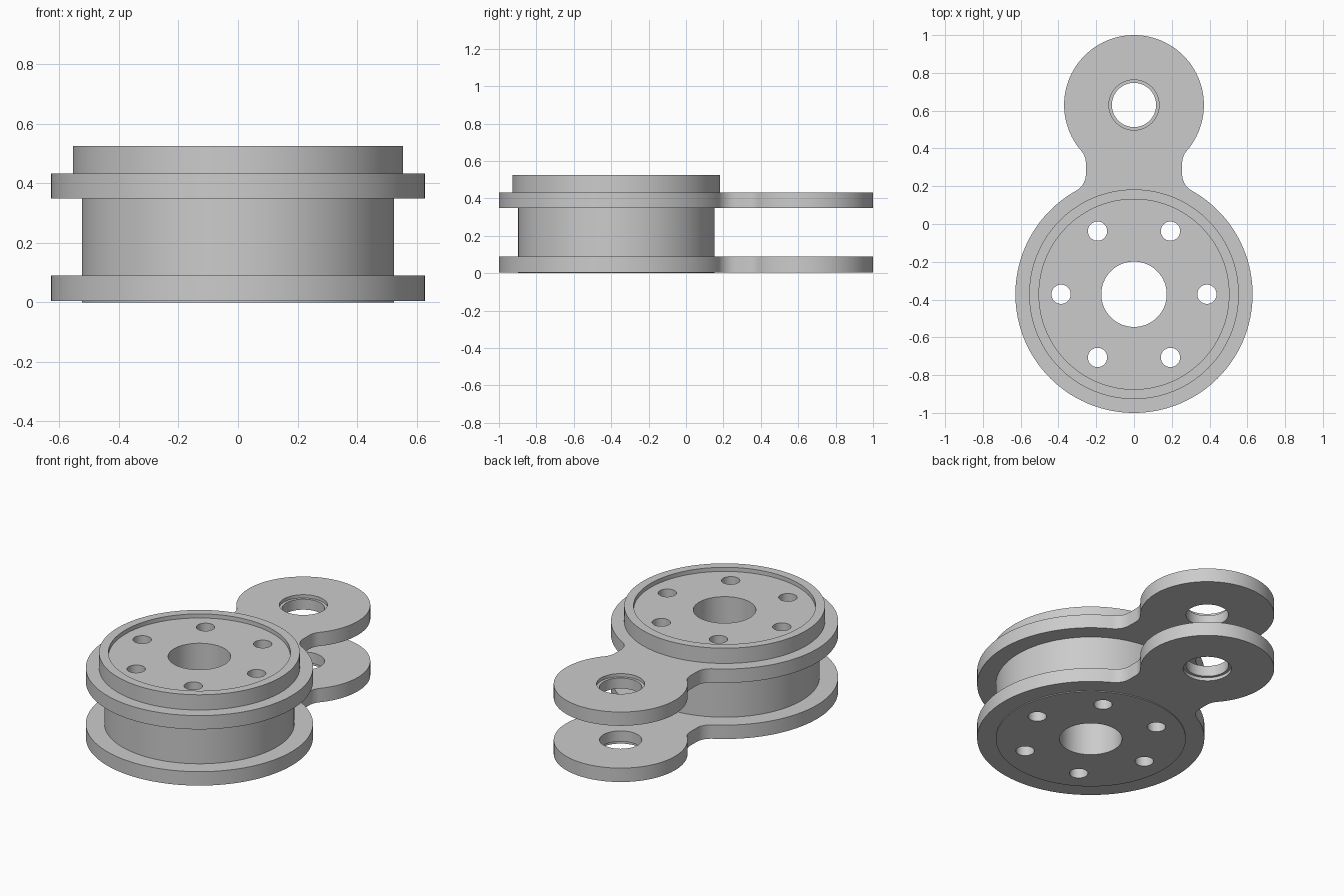
import bpy
import bmesh
from math import sin, cos, pi, sqrt, atan2, radians

if "Cube" in bpy.data.objects:
    bpy.data.objects.remove(bpy.data.objects["Cube"], do_unlink=True)

HUB_Y, HUB_R = -0.372, 0.628      # large round end of each plate
LUG_Y, LUG_R = 0.63, 0.37         # small round end of each plate
NECK_X, FILLET = 0.255, 0.1       # half width of the neck, corner radius

grey = bpy.data.materials.new("light grey metal")
grey.use_nodes = True
grey.diffuse_color = (0.6, 0.6, 0.6, 1)
grey.node_tree.nodes["Principled BSDF"].inputs["Base Color"].default_value = (0.6, 0.6, 0.6, 1)


def arc(cx, cy, r, a0, a1, n):
    return [(cx + r * cos(a0 + (a1 - a0) * i / n), cy + r * sin(a0 + (a1 - a0) * i / n))
            for i in range(n + 1)]


def make_object(name, bm):
    bmesh.ops.recalc_face_normals(bm, faces=bm.faces)
    mesh = bpy.data.meshes.new(name)
    bm.to_mesh(mesh)
    bm.free()
    obj = bpy.data.objects.new(name, mesh)
    bpy.context.collection.objects.link(obj)
    mesh.materials.append(grey)
    return obj


def prism(name, outline, z0, z1):
    bm = bmesh.new()
    face = bm.faces.new([bm.verts.new((x, y, z0)) for x, y in outline])
    top = bmesh.ops.extrude_face_region(bm, geom=[face])["geom"]
    bmesh.ops.translate(bm, vec=(0, 0, z1 - z0),
                        verts=[v for v in top if isinstance(v, bmesh.types.BMVert)])
    return make_object(name, bm)


def cylinder(name, x, y, r, z0, z1, n=96):
    return prism(name, arc(x, y, r, 0, 2 * pi, n)[:-1], z0, z1)


def lathe(name, profile, y, n=160):
    bm = bmesh.new()
    rings = [[bm.verts.new((px, y + py, z)) for px, py in arc(0, 0, r, 0, 2 * pi, n)[:-1]]
             for r, z in profile]
    for a, b in zip(rings, rings[1:] + rings[:1]):
        for i in range(n):
            j = (i + 1) % n
            bm.faces.new((a[i], a[j], b[j], b[i]))
    return make_object(name, bm)


def cut(obj, cutters):
    bpy.context.view_layer.objects.active = obj
    for cutter in cutters:
        cutter.hide_render = True
        mod = obj.modifiers.new("hole", 'BOOLEAN')
        mod.operation, mod.solver, mod.object = 'DIFFERENCE', 'EXACT', cutter
        bpy.ops.object.modifier_apply(modifier=mod.name)
        bpy.data.objects.remove(cutter, do_unlink=True)


def plate_outline():
    # Right half: big arc, lower fillet, upper fillet, lug arc; then mirrored
    fx = NECK_X + FILLET
    low_y = HUB_Y + sqrt((HUB_R + FILLET) ** 2 - fx ** 2)
    high_y = LUG_Y - sqrt((LUG_R + FILLET) ** 2 - fx ** 2)
    low = atan2(low_y - HUB_Y, fx)
    high = atan2(high_y - LUG_Y, fx)
    half = (arc(0, HUB_Y, HUB_R, -pi / 2, low, 64)
            + arc(fx, low_y, FILLET, pi + low, pi, 12)[1:]
            + arc(fx, high_y, FILLET, pi, pi + high, 12)
            + arc(0, LUG_Y, LUG_R, high, pi / 2, 56)[1:])
    return half + [(-x, y) for x, y in half[-2:0:-1]]


# Two matching plates, each counterbored on its outer side
for name, z0, z1, bore0, bore1 in (("lower_plate", 0.005, 0.09, -0.05, 0.025),
                                   ("upper_plate", 0.348, 0.432, 0.412, 0.5)):
    plate = prism(name, plate_outline(), z0, z1)
    cut(plate, [cylinder("hub_opening", 0, HUB_Y, 0.5, z0 - 0.1, z1 + 0.1),
                cylinder("lug_hole", 0, LUG_Y, 0.117, z0 - 0.1, z1 + 0.1),
                cylinder("lug_counterbore", 0, LUG_Y, 0.133, bore0, bore1)])

# Hub drum with raised rim, shallow top recess and centre bore
hub = lathe("hub_drum", [(0.173, 0), (0.525, 0), (0.525, 0.4), (0.555, 0.4),
                         (0.555, 0.525), (0.503, 0.525), (0.503, 0.5), (0.173, 0.5)], HUB_Y)

# Ring of six bolt holes
cut(hub, [cylinder("bolt_hole", 0.386 * cos(radians(a)), HUB_Y + 0.386 * sin(radians(a)),
                   0.051, -0.1, 0.7, 48) for a in range(0, 360, 60)])

# Smooth round walls, crisp edges
bpy.ops.object.select_all(action='DESELECT')
for name in ("lower_plate", "upper_plate", "hub_drum"):
    bpy.data.objects[name].select_set(True)
bpy.context.view_layer.objects.active = hub
bpy.ops.object.shade_smooth_by_angle(angle=radians(30))
